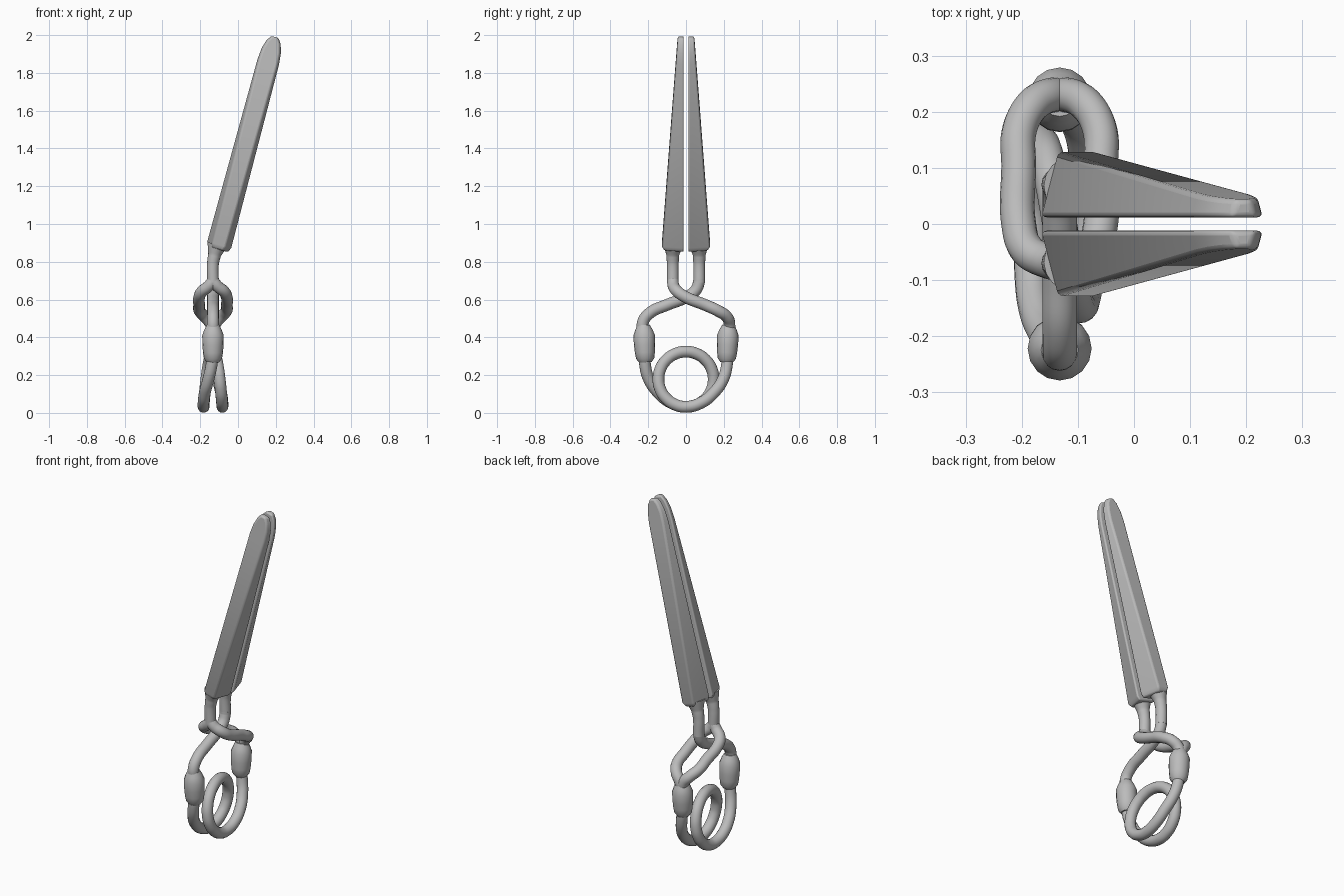
import bpy, bmesh, math
from mathutils import Vector

cube = bpy.data.objects.get("Cube")
if cube:
    bpy.data.objects.remove(cube)

steel = bpy.data.materials.new("grey_steel")
steel.use_nodes = True
color = (0.5, 0.5, 0.5, 1)
steel.diffuse_color = color
steel.node_tree.nodes["Principled BSDF"].inputs["Base Color"].default_value = color

CX = -0.1325    # centre line of the wire frame
WIRE = 0.031


def finish(obj, angle):
    bpy.ops.object.select_all(action='DESELECT')
    obj.select_set(True)
    bpy.context.view_layer.objects.active = obj
    if obj.type == 'CURVE':
        bpy.ops.object.convert(target='MESH')
    obj = bpy.context.object
    obj.data.materials.clear()
    obj.data.materials.append(steel)
    bpy.ops.object.shade_smooth_by_angle(angle=math.radians(angle))


def tube(name, points, radii=None, straight=False):
    """Round bar through points (x measured from the wire centre line)."""
    curve = bpy.data.curves.new(name, 'CURVE')
    curve.dimensions = '3D'
    curve.bevel_depth = WIRE
    curve.bevel_resolution = 6
    curve.resolution_u = 8
    curve.use_fill_caps = True
    spline = curve.splines.new('POLY' if straight else 'BEZIER')
    knots = spline.points if straight else spline.bezier_points
    knots.add(len(points) - 1)
    for i, (knot, (x, y, z)) in enumerate(zip(knots, points)):
        if straight:
            knot.co = (CX + x, y, z, 1)
        else:
            knot.co = (CX + x, y, z)
            knot.handle_left_type = knot.handle_right_type = 'AUTO'
        knot.radius = radii[i] / WIRE if radii else 1
    obj = bpy.data.objects.new(name, curve)
    bpy.context.collection.objects.link(obj)
    finish(obj, 40)


def jaw(name, side):
    """Long tapered jaw, leaning towards +x, with a rounded tip."""
    lean = math.radians(15)
    along = Vector((math.sin(lean), 0, math.cos(lean)))
    across = Vector((math.cos(lean), 0, -math.sin(lean)))
    base = Vector((-0.106, 0, 0.865))
    sections = [(0, 0.056), (0.025, 0.068), (1.03, 0.061), (1.09, 0.055),
                (1.135, 0.042), (1.165, 0.022)]
    bm = bmesh.new()
    rings = []
    for u, half in sections:
        depth = 0.118 - 0.074 * u
        if u == 0:
            depth -= 0.016
        outer = half - 0.27 * depth
        corners = [(-half, 0.012), (half, 0.012),
                   (outer, 0.012 + depth), (-outer, 0.012 + depth)]
        rings.append([bm.verts.new(base + along * u + across * w
                                   + Vector((0, side * d, 0))) for w, d in corners])
    for a, b in zip(rings, rings[1:]):
        for i in range(4):
            j = (i + 1) % 4
            bm.faces.new((a[i], a[j], b[j], b[i]))
    bm.faces.new(rings[0])
    bm.faces.new(rings[-1])
    bmesh.ops.recalc_face_normals(bm, faces=bm.faces)
    mesh = bpy.data.meshes.new(name)
    bm.to_mesh(mesh)
    bm.free()
    obj = bpy.data.objects.new(name, mesh)
    bpy.context.collection.objects.link(obj)
    bevel = obj.modifiers.new("soft_edges", 'BEVEL')
    bevel.width = 0.009
    bevel.segments = 3
    bevel.limit_method = 'ANGLE'
    bevel.angle_limit = math.radians(35)
    finish(obj, 35)


# Jaws, their flared necks and the collars below
for label, s in (("front", -1), ("back", 1)):
    jaw(label + "_jaw", s)
    tube(label + "_neck",
         [(0, s * 0.07, 0.69), (0, s * 0.07, 0.79),
          (0.008, s * 0.07, 0.835), (0.022, s * 0.068, 0.89)],
         [WIRE, WIRE, 0.034, 0.052])
    collar = [(0.268, 0.033), (0.288, 0.048), (0.32, 0.053), (0.36, 0.056),
              (0.41, 0.057), (0.44, 0.046), (0.465, 0.033)]
    tube(label + "_collar",
         [(0, s * (0.215 + 0.05 * (z - 0.27)), z) for z, r in collar],
         [r for z, r in collar], straight=True)

# Single wire crossing from the back jaw to the front collar
tube("crossing_wire",
     [(0, 0.07, 0.71), (0, 0.068, 0.69), (0, 0.048, 0.645), (0, 0, 0.612),
      (0, -0.1, 0.572), (0, -0.19, 0.53), (0, -0.228, 0.48), (0, -0.225, 0.42)])

# Double wire loop from the front jaw to the back collar
for label, s in (("left", 1), ("right", -1)):
    tube(label + "_loop_wire",
         [(0, -0.07, 0.7), (s * 0.022, -0.066, 0.672), (s * 0.058, -0.046, 0.643),
          (s * 0.073, 0, 0.612), (s * 0.073, 0.1, 0.572), (s * 0.071, 0.17, 0.54),
          (s * 0.045, 0.215, 0.51), (s * 0.012, 0.23, 0.47), (0, 0.225, 0.42)])

# Coil spring: arm, one full turn, opposite arm
arm = [(0, 0.218, 0.32), (0.008, 0.216, 0.25), (0.025, 0.195, 0.175),
       (0.042, 0.152, 0.112), (0.05, 0.085, 0.056)]
turn = []
for i in range(17):
    a = 2 * math.pi * i / 16
    turn.append((0.05 * math.cos(a / 2), -0.146 * math.sin(a), 0.178 - 0.146 * math.cos(a)))
tube("coil_spring", arm + turn + [(-x, -y, z) for x, y, z in reversed(arm)])
